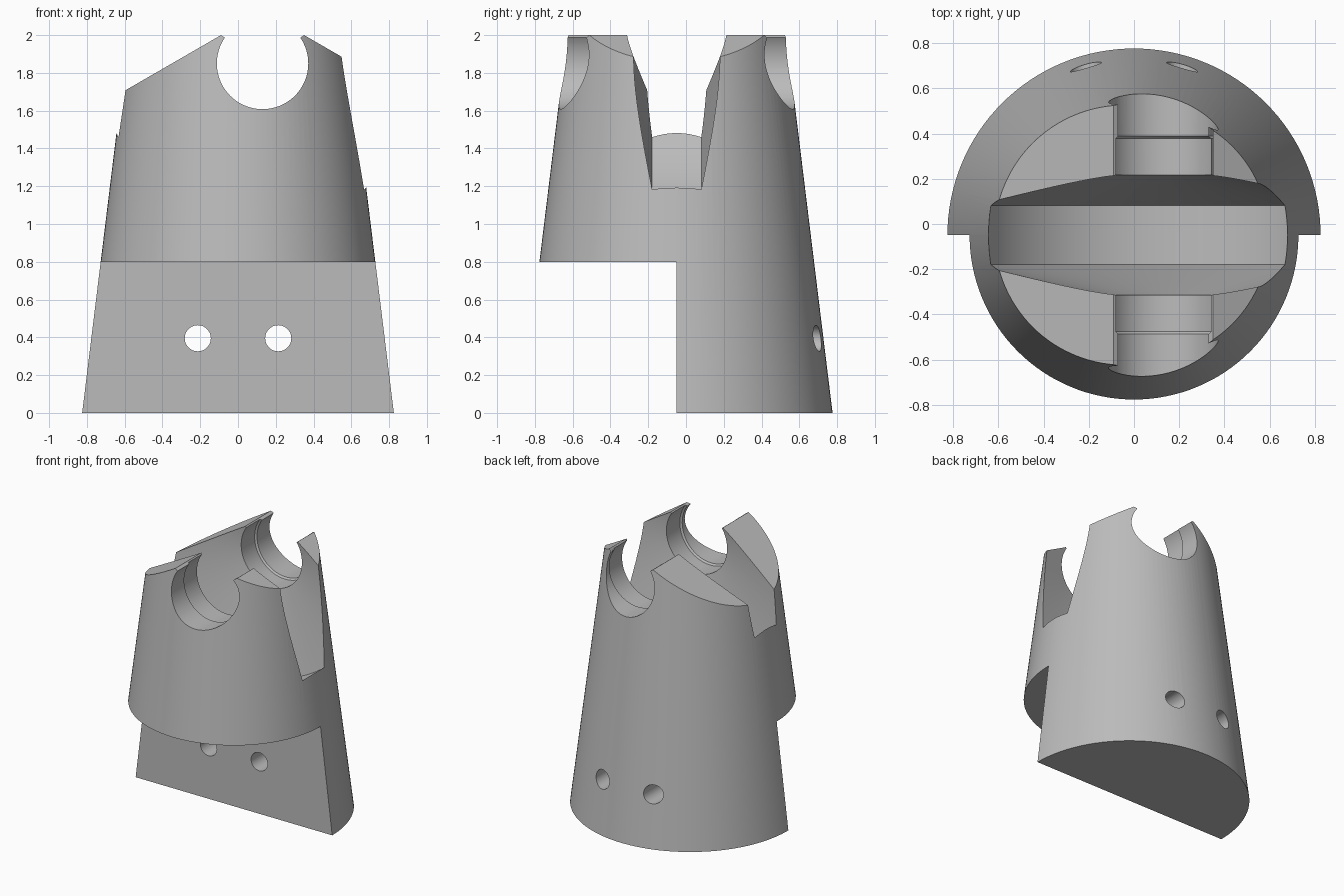
import bpy, bmesh, math
from mathutils import Matrix

if "Cube" in bpy.data.objects:
    bpy.data.objects.remove(bpy.data.objects["Cube"])

CY = -0.049                 # y of the cone axis
AX, AZ = 0.13, 1.85         # axle position in x and z
TAN30 = math.tan(math.radians(30))

grey = bpy.data.materials.new("light grey")
grey.diffuse_color = (0.5, 0.5, 0.5, 1)
grey.use_nodes = True
grey.node_tree.nodes["Principled BSDF"].inputs["Base Color"].default_value = (0.5, 0.5, 0.5, 1)


def make(name, bm):
    bmesh.ops.recalc_face_normals(bm, faces=bm.faces)
    mesh = bpy.data.meshes.new(name)
    bm.to_mesh(mesh)
    bm.free()
    mesh.materials.append(grey)
    obj = bpy.data.objects.new(name, mesh)
    bpy.context.collection.objects.link(obj)
    return obj


def prism(name, points, y0, y1):
    """Extrude an x-z outline along y."""
    bm = bmesh.new()
    face = bm.faces.new([bm.verts.new((x, y0, z)) for x, z in points])
    ext = bmesh.ops.extrude_face_region(bm, geom=[face])
    verts = [v for v in ext["geom"] if isinstance(v, bmesh.types.BMVert)]
    bmesh.ops.translate(bm, verts=verts, vec=(0, y1 - y0, 0))
    return make(name, bm)


def lathe_y(name, profile, x, z, steps=96):
    """Revolve (radius, y) points about a y axis; the ends lie on the axis."""
    bm = bmesh.new()
    verts = [bm.verts.new((r, y, 0)) for r, y in profile]
    edges = [bm.edges.new(pair) for pair in zip(verts, verts[1:])]
    bmesh.ops.spin(bm, geom=verts + edges, cent=(0, 0, 0), axis=(0, 1, 0),
                   angle=math.tau, steps=steps)
    bmesh.ops.remove_doubles(bm, verts=bm.verts, dist=1e-5)
    bmesh.ops.translate(bm, verts=bm.verts, vec=(x, CY, z))
    return make(name, bm)


# Tapered body, taller than needed before the roof cut
bm = bmesh.new()
bmesh.ops.create_cone(bm, cap_ends=True, segments=128, radius1=0.825,
                      radius2=0.825 - 0.1225 * 2.2, depth=2.2,
                      matrix=Matrix.Translation((0, CY, 1.1)))
body = make("tapered_fork_body", bm)

# Front half of the foot, leaving a flat mounting face
cutters = [prism("foot_cut", [(-1, -1), (1, -1), (1, 0.8), (-1, 0.8)], -2, CY)]

# Two roof slopes that meet above the axle
apex = 2 + 0.22 * TAN30
cutters.append(prism("roof_cut", [(AX - 2, apex - 2 * TAN30), (AX, apex),
                                  (AX + 2, apex - 2 * TAN30), (AX + 2, 3), (AX - 2, 3)], -2, 2))

# Wheel slot: a disc that thins towards its rim
cutters.append(lathe_y("wheel_slot_cut", [(0, -0.323), (0.857, -0.13),
                                          (0.857, 0.13), (0, 0.323)], AX, AZ, 160))

# Axle bore: wider inside, with chamfered shoulders
cutters.append(lathe_y("axle_bore_cut", [(0, -1), (0.242, -1), (0.242, -0.437), (0.255, -0.427),
                                         (0.255, 0.427), (0.242, 0.437), (0.242, 1), (0, 1)], AX, AZ))

# Flared mouth over the axle
cutters.append(prism("axle_mouth_cut", [(AX, AZ), (AX + 0.66, AZ + 0.45),
                                        (AX - 0.66, AZ + 0.45)], -1.5, 1.5))

# Two mounting holes through the foot
for side in (-1, 1):
    cutters.append(lathe_y("mounting_hole_cut", [(0, -0.3), (0.069, -0.3), (0.069, 1.2), (0, 1.2)],
                           0.213 * side, 0.395, 48))

bpy.context.view_layer.objects.active = body
body.select_set(True)
for cutter in cutters:
    cutter.hide_render = True
    mod = body.modifiers.new(cutter.name, "BOOLEAN")
    mod.operation = "DIFFERENCE"
    mod.solver = "EXACT"
    mod.object = cutter
    bpy.ops.object.modifier_apply(modifier=mod.name)
    bpy.data.objects.remove(cutter)

bpy.ops.object.shade_smooth_by_angle(angle=math.radians(25))
